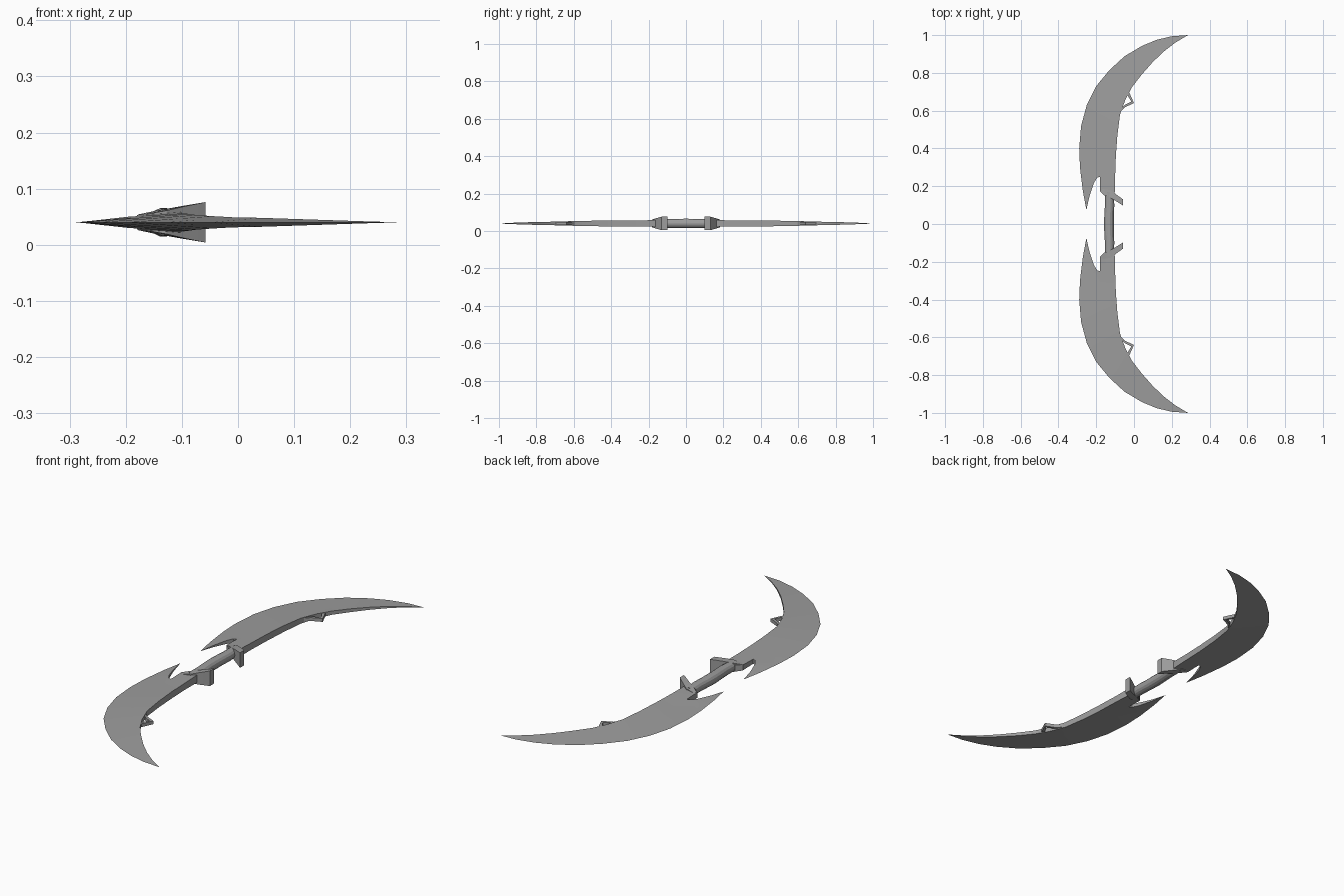
import bpy, bmesh, math
from mathutils import Vector

cube = bpy.data.objects.get("Cube")
if cube:
    bpy.data.objects.remove(cube)

MID_Z = 0.04
steel = bpy.data.materials.new("grey_steel")
steel.use_nodes = True
GREY = (0.34, 0.34, 0.34, 1)
steel.diffuse_color = GREY
steel.node_tree.nodes["Principled BSDF"].inputs["Base Color"].default_value = GREY


def finish(name, bm):
    """Turn the bmesh into an object mirrored front to back."""
    bmesh.ops.remove_doubles(bm, verts=bm.verts, dist=0.0002)
    bmesh.ops.recalc_face_normals(bm, faces=bm.faces)
    mesh = bpy.data.meshes.new(name)
    bm.to_mesh(mesh)
    bm.free()
    mesh.materials.append(steel)
    ob = bpy.data.objects.new(name, mesh)
    bpy.context.collection.objects.link(ob)
    mirror = ob.modifiers.new("other_half", "MIRROR")
    mirror.use_axis = (False, True, False)
    mirror.merge_threshold = 0.0005
    bpy.ops.object.select_all(action="DESELECT")
    ob.select_set(True)
    bpy.context.view_layer.objects.active = ob
    bpy.ops.object.shade_smooth_by_angle(angle=math.radians(25))
    return ob


def slab(name, cells):
    """Flat cells of (x, y, half thickness) become one solid about MID_Z."""
    bm = bmesh.new()
    edges = {}
    for cell in cells:
        cell = [p for i, p in enumerate(cell) if p != cell[i - 1]]
        if len(cell) < 3:
            continue
        for side in (1, -1):
            bm.faces.new([bm.verts.new((x, y, MID_Z + side * h)) for x, y, h in cell])
        for i, p in enumerate(cell):
            key = frozenset((cell[i - 1], p))
            edges.setdefault(key, []).append((cell[i - 1], p))
    # walls along edges used only once
    for uses in edges.values():
        (a, b), = uses[:1]
        if len(uses) > 1 or a[2] + b[2] == 0:
            continue
        ring = [(a, 1), (b, 1), (b, -1), (a, -1)]
        ring = [(p, s) for p, s in ring if p[2] > 0 or s > 0]
        bm.faces.new([bm.verts.new((p[0], p[1], MID_Z + s * p[2])) for p, s in ring])
    return finish(name, bm)


def strips(rows):
    """Quads between consecutive rows of points."""
    return [(r[i], r[i + 1], s[i + 1], s[i])
            for r, s in zip(rows, rows[1:]) for i in range(len(r) - 1)]


# blade: sharp outer edge paired with thick inner edge, root to tip
heel, notch = (-0.286, 0.30, 0), (-0.18, 0.25, 0.011)
root = (-0.10, 0.25, 0.016)
outer = [(-0.29, 0.40), (-0.28, 0.52), (-0.25, 0.63), (-0.20, 0.73), (-0.13, 0.815),
         (-0.05, 0.888), (0.04, 0.942), (0.12, 0.975), (0.20, 0.994)]
inner = [(-0.096, 0.36, 0.016), (-0.088, 0.47, 0.015), (-0.074, 0.58, 0.013),
         (-0.045, 0.66, 0.011), (-0.01, 0.725, 0.009), (0.04, 0.79, 0.008),
         (0.10, 0.858, 0.006), (0.16, 0.915, 0.004), (0.22, 0.961, 0.002)]
rows = [(heel, notch, root)]
for (ox, oy), i in zip(outer, inner):
    o = (ox, oy, 0)
    mid = tuple(Vector(i).lerp(Vector(o), 0.43))
    rows.append((o, mid, i))
tip = (0.286, 1.0, 0)
rows.append((tip, tip, tip))

# backward spike beside the notch, and the tang that meets the grip
spike_tip = (-0.252, 0.075, 0)
spike = [(spike_tip, spike_tip),
         ((-0.270, 0.17, 0), (-0.235, 0.15, 0.004)),
         ((-0.279, 0.24, 0), (-0.213, 0.215, 0.008)),
         (heel, (-0.195, 0.245, 0.010)),
         (heel, notch)]
tang = [(notch, root),
        ((-0.18, 0.172, 0.013), (-0.102, 0.165, 0.018)),
        ((-0.155, 0.15, 0.014), (-0.106, 0.145, 0.018))]
slab("blades", strips(rows) + strips(spike) + strips(tang))

# slanted guards flaring towards the inner side
guard = [((-0.178, 0.172, 0.014), (-0.165, 0.185, 0.014)),
         ((-0.150, 0.153, 0.020), (-0.127, 0.180, 0.021)),
         ((-0.100, 0.124, 0.029), (-0.093, 0.156, 0.029)),
         ((-0.058, 0.098, 0.036), (-0.058, 0.130, 0.036))]
slab("guards", strips(guard))

# open triangular spurs on the inner edge
T = 0.008
spur = [((-0.076, 0.588, T), (-0.070, 0.604, T)),
        ((-0.048, 0.618, T), (-0.050, 0.630, T)),
        ((0.000, 0.640, T), (-0.014, 0.648, T)),
        ((-0.024, 0.694, T), (-0.036, 0.684, T))]
slab("spurs", strips(spur))

# gently bowed round grip
bm = bmesh.new()
SIDES = 14
rings = []
for y, cx, r in [(0, -0.133, 0.026), (0.05, -0.132, 0.025),
                 (0.10, -0.129, 0.025), (0.17, -0.132, 0.023)]:
    rings.append([bm.verts.new((cx + r * math.cos(math.tau * k / SIDES), y,
                                MID_Z + r * math.sin(math.tau * k / SIDES)))
                  for k in range(SIDES)])
for a, b in zip(rings, rings[1:]):
    for k in range(SIDES):
        bm.faces.new((a[k - 1], a[k], b[k], b[k - 1]))
bm.faces.new(rings[-1])
finish("grip", bm)
